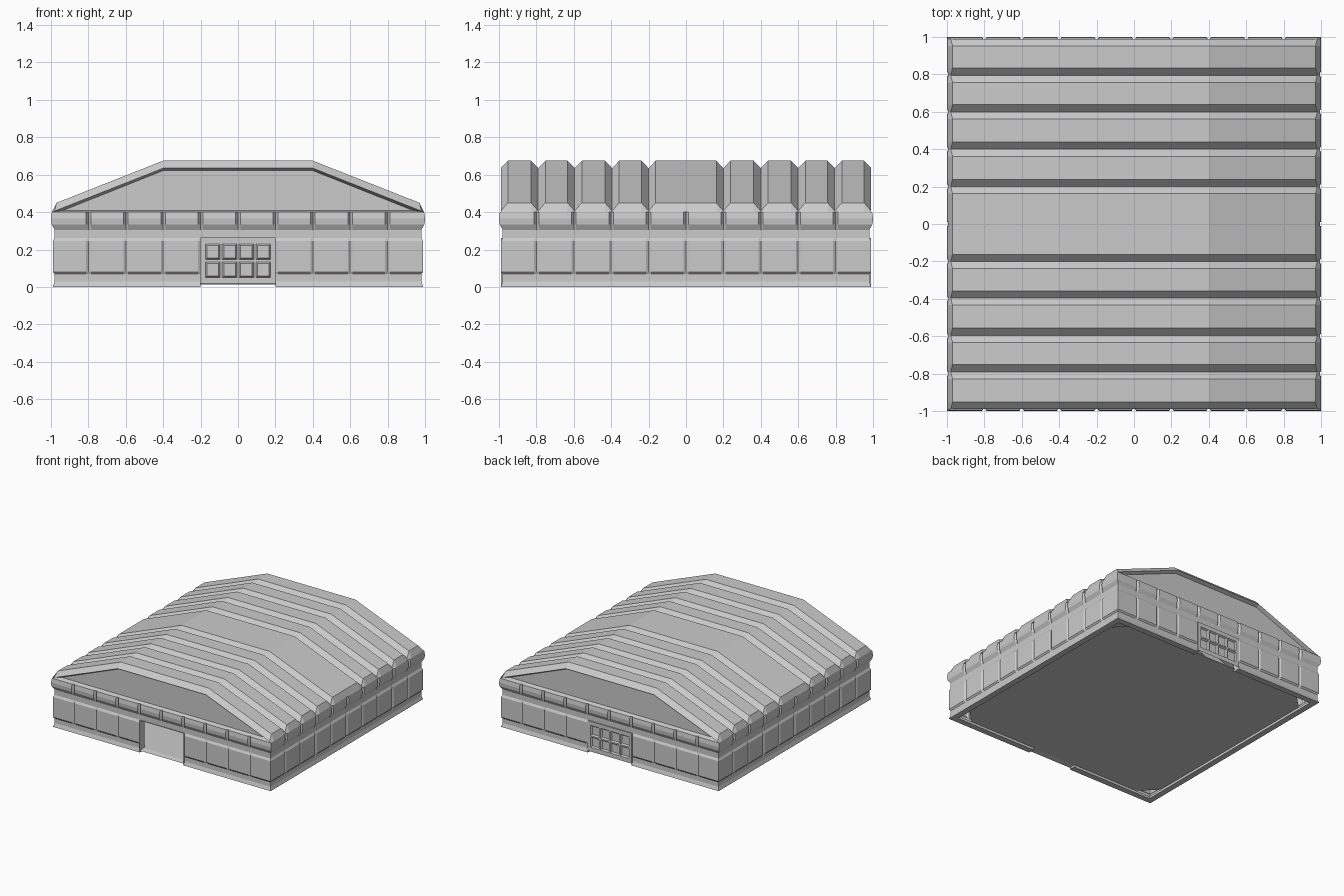
import bpy, bmesh
from mathutils import Matrix
from math import pi

if "Cube" in bpy.data.objects:
    bpy.data.objects.remove(bpy.data.objects["Cube"])


def finish(bm, name):
    bmesh.ops.remove_doubles(bm, verts=bm.verts, dist=0.0005)
    bmesh.ops.recalc_face_normals(bm, faces=bm.faces)
    mesh = bpy.data.meshes.new(name)
    bm.to_mesh(mesh)
    bm.free()
    obj = bpy.data.objects.new(name, mesh)
    bpy.context.collection.objects.link(obj)
    return obj


def loft(bm, rows, skip=lambda c: False):
    """Bridge consecutive rows of points with quads."""
    rows = [[bm.verts.new(p) for p in row] for row in rows]
    for a, b in zip(rows, rows[1:]):
        for i in range(len(a) - 1):
            quad = (a[i], a[i + 1], b[i + 1], b[i])
            centre = sum((v.co for v in quad), quad[0].co * 0) / 4
            if not skip(centre):
                bm.faces.new(quad)
    return rows


# Walls: profile (distance out, height, groove depth at the bay joints)
PROFILE = [(0.94, 0.02, 0), (0.94, 0, 0), (0.99, 0, 0), (0.98, 0.03, 0),
           (0.98, 0.068, 0), (0.99, 0.08, 0.008), (0.99, 0.245, 0.008),
           (0.98, 0.262, 0), (0.98, 0.305, 0), (0.997, 0.335, 0.015),
           (1.0, 0.365, 0.02), (0.995, 0.40, 0.015), (0.96, 0.41, 0)]
DOOR_W, DOOR_H = 0.2, 0.262


def wall_rows():
    rows = [[(-o, -o, z) for o, z, g in PROFILE]]
    for k in range(-4, 5):
        for step in (-1, 0, 1):
            rows.append([(k * 0.2 + step * 0.013, -o + (g if step == 0 else 0), z)
                         for o, z, g in PROFILE])
    rows.append([(o, -o, z) for o, z, g in PROFILE])
    return rows


def in_doorway(c):
    return abs(c.x) < DOOR_W and c.z < DOOR_H and c.y < 0


walls = bmesh.new()
for side in range(4):
    part = bmesh.new()
    if side % 2 == 0:
        loft(part, wall_rows(), in_doorway)
    else:
        loft(part, wall_rows())
    part.transform(Matrix.Rotation(side * pi / 2, 4, 'Z'))
    tmp = bpy.data.meshes.new("part")
    part.to_mesh(tmp)
    part.free()
    walls.from_mesh(tmp)
    bpy.data.meshes.remove(tmp)
finish(walls, "walls")


# Ribbed roof with recessed gables, lofted front to back
def path(*half):
    return list(half) + [(-x, z) for x, z in reversed(half)]


HIGH = path((-0.995, 0.40), (-0.97, 0.45), (-0.4, 0.675))
LOW = path((-0.995, 0.40), (-0.98, 0.406), (-0.4, 0.635))
GABLE = path((-0.97, 0.395), (-0.95, 0.403), (-0.4, 0.622))
joints = [-0.99, -0.79, -0.595, -0.395, -0.2, 0.2, 0.4, 0.6, 0.795, 0.99]
stations = [(-0.96, GABLE)]
for y0, y1 in zip(joints, joints[1:]):
    stations += [(y0, LOW), (y0 + 0.038, HIGH), (y1 - 0.038, HIGH)]
stations += [(0.99, LOW), (0.96, GABLE)]
roof = bmesh.new()
rows = loft(roof, [[(x, y, z) for x, z in p] for y, p in stations])
roof.faces.new(rows[0])
roof.faces.new(rows[-1])
finish(roof, "ribbed_roof")

# Door frames: jambs and lintel lining both doorways
frame = [(-DOOR_W, 0), (-DOOR_W, DOOR_H), (DOOR_W, DOOR_H), (DOOR_W, 0)]
for name, s in (("front_door_frame", -1), ("back_door_frame", 1)):
    bm = bmesh.new()
    loft(bm, [[(x, s * y, z) for x, z in frame] for y in (0.99, 0.93)])
    finish(bm, name)

# Closed back door: border around a 4 x 2 grid of sunken panels
xs = [-0.2, -0.18, -0.09, 0, 0.09, 0.18, 0.2]
zs = [0.015, 0.045, 0.14, 0.235, DOOR_H]
door = bmesh.new()
loft(door, [[(x, 0.99, z) for z in zs] for x in xs])
bmesh.ops.recalc_face_normals(door, faces=door.faces)
panels = [f for f in door.faces if abs(f.calc_center_median().x) < 0.18
          and 0.045 < f.calc_center_median().z < 0.235]
bmesh.ops.inset_individual(door, faces=panels, thickness=0.008)
bmesh.ops.inset_individual(door, faces=panels, thickness=0.012)
for v in {v for f in panels for v in f.verts}:
    v.co.y -= 0.012
finish(door, "back_door")

# Floor: square slab with cut corners, plus the front threshold
h, c = 0.945, 0.14
bm = bmesh.new()
pts = []
for sx, sy in ((1, 1), (-1, 1), (-1, -1), (1, -1)):
    pair = [(sx * h, sy * (h - c)), (sx * (h - c), sy * h)]
    pts += pair if sx * sy > 0 else pair[::-1]
bm.faces.new([bm.verts.new((x, y, 0.02)) for x, y in pts])
loft(bm, [[(x, -0.985, 0.012), (x, -h, 0.02)] for x in (-DOOR_W, DOOR_W)])
finish(bm, "floor")
